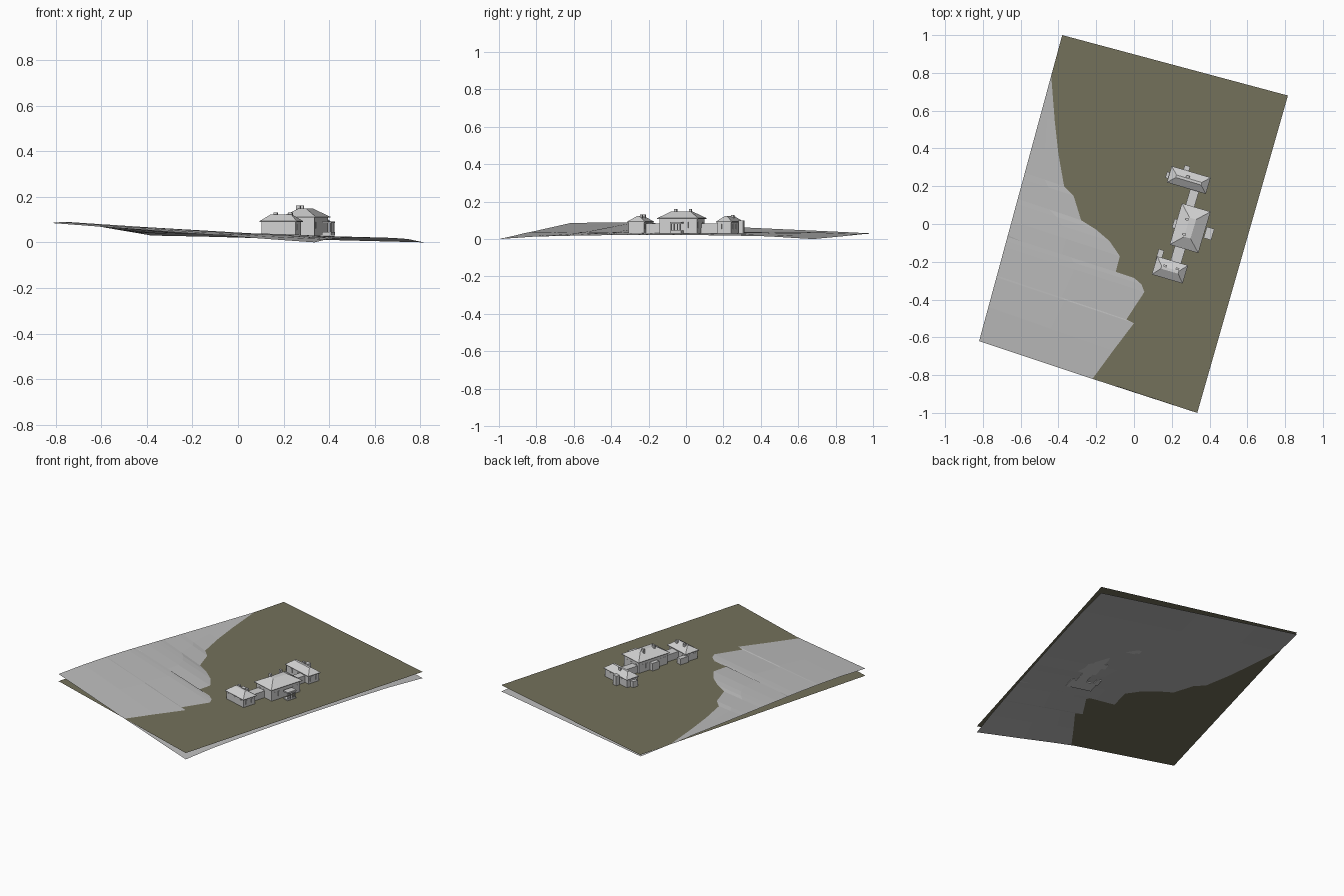
import bpy, bmesh, math
from mathutils import Vector, Matrix

cube = bpy.data.objects.get("Cube")
if cube:
    bpy.data.objects.remove(cube)


def material(name, color):
    m = bpy.data.materials.new(name)
    m.use_nodes = True
    m.diffuse_color = (*color, 1)
    m.node_tree.nodes["Principled BSDF"].inputs["Base Color"].default_value = (*color, 1)
    return m


OLIVE = material("olive ground", (0.175, 0.165, 0.105))
GREY = material("terrain grey", (0.50, 0.50, 0.50))
STONE = material("pale stone", (0.64, 0.64, 0.64))
TURN = math.radians(-16.5)
GROUND = 0.04


def make(name, bm, mat, at=(0, 0), turn=0.0):
    mesh = bpy.data.meshes.new(name)
    bm.to_mesh(mesh)
    bm.free()
    mesh.materials.append(mat)
    ob = bpy.data.objects.new(name, mesh)
    ob.location = (*at, 0)
    ob.rotation_euler.z = turn
    bpy.context.collection.objects.link(ob)
    return ob


def add_box(bm, x, y, z0, z1, w, d):
    mat = Matrix.Translation((x, y, (z0 + z1) / 2)) @ Matrix.Diagonal((w, d, z1 - z0, 1))
    bmesh.ops.create_cube(bm, size=1, matrix=mat)


def box(name, at, w, d, z0, z1):
    bm = bmesh.new()
    add_box(bm, 0, 0, z0, z1, w, d)
    return make(name, bm, STONE, at, TURN)


def hip_roof(name, at, w, d, z0, z1, top_w, top_d):
    # Thin eaves slab under a hipped cap
    bm = bmesh.new()
    add_box(bm, 0, 0, z0 - 0.004, z0, w, d)
    rings = []
    for rw, rd, z in ((w, d, z0), (top_w, top_d, z1)):
        rings.append([bm.verts.new((sx * rw / 2, sy * rd / 2, z))
                      for sx, sy in ((-1, -1), (1, -1), (1, 1), (-1, 1))])
    for i in range(4):
        j = (i + 1) % 4
        bm.faces.new((rings[0][i], rings[0][j], rings[1][j], rings[1][i]))
    bm.faces.new(rings[1])
    return make(name, bm, STONE, at, TURN)


def windows(name, at, w, d, along_x, along_y, z0, z1):
    # Thin plates on all four walls
    bm = bmesh.new()
    for s in (-1, 1):
        for x in along_x:
            add_box(bm, x, s * d / 2, z0, z1, 0.013, 0.003)
        for y in along_y:
            add_box(bm, s * w / 2, y, z0, z1, 0.003, 0.013)
    return make(name, bm, STONE, at, TURN)


# Flat ground sheet
A, B = Vector((-0.38, 1.0)), Vector((0.815, 0.68))
C, D = Vector((0.335, -1.0)), Vector((-0.82, -0.62))
bm = bmesh.new()
bm.faces.new([bm.verts.new((*p, GROUND)) for p in (C, B, A, D)])
make("flat_ground", bm, OLIVE)

# Sloping terrain that rises through the flat sheet along a ragged line
shore = [(-0.22, -0.82), (-0.11, -0.67), (0.0, -0.525), (-0.04, -0.505),
         (0.055, -0.36), (0.04, -0.32), (0.0, -0.285), (-0.11, -0.305),
         (-0.075, -0.17), (-0.13, -0.09), (-0.2, -0.03), (-0.28, 0.02),
         (-0.32, 0.15), (-0.37, 0.2), (-0.40, 0.37), (-0.42, 0.55), (-0.437, 0.77)]
rise = [(0, 0.085), (0.13, 0.09), (0.26, 0.087), (0.6, 0.06), (0.86, 0.041), (1, 0.03)]


def bank_height(v):
    for (v0, h0), (v1, h1) in zip(rise, rise[1:]):
        if v <= v1:
            return h0 + (h1 - h0) * (v - v0) / (v1 - v0)
    return rise[-1][1]


bm = bmesh.new()
rows, last = [], -0.005
for p in shore + [tuple(A.lerp(D, 0.002))]:
    p = Vector(p)
    v = (p - C).dot((B - C).normalized()) / (B - C).length
    v = max(v, last + 0.005) if rows else 0.0
    v = 1.0 if p.y > 0.9 else min(v, 0.99)
    last = v
    low, high = C.lerp(B, v), D.lerp(A, v)
    swell = math.sin(math.pi * v)
    z_shore = 0.03 if v == 1 else GROUND
    z_mid = 0.02 - 0.005 * v + 0.018 * swell
    line = [(low, 0.022 * math.sqrt(max(swell, 0))), (low.lerp(p, 0.5), z_mid),
            (low.lerp(p, 0.8), (z_mid + 2 * z_shore) / 3), (p, z_shore),
            (p.lerp(high, 0.5), (z_shore + bank_height(v)) / 2), (high, bank_height(v))]
    rows.append([bm.verts.new((*q, z)) for q, z in line])
for r0, r1 in zip(rows, rows[1:]):
    for i in range(len(r0) - 1):
        bm.faces.new((r0[i], r1[i], r1[i + 1], r0[i + 1]))
make("sloping_terrain", bm, GREY)

# Main house
main = (0.297, -0.022)
box("main_walls", main, 0.14, 0.21, 0.03, 0.11)
hip_roof("main_roof", main, 0.158, 0.228, 0.112, 0.148, 0.035, 0.105)
windows("main_windows", main, 0.14, 0.21, (-0.04, 0, 0.04), (-0.08, -0.05, 0.05, 0.08), 0.06, 0.09)

# Side wings, set across the main axis
north, south = (0.29, 0.233), (0.19, -0.243)
for name, at, w, d in (("north_wing", north, 0.215, 0.09), ("south_wing", south, 0.17, 0.1)):
    box(name + "_walls", at, w - 0.014, d - 0.014, 0.03, 0.092)
    hip_roof(name + "_roof", at, w, d, 0.093, 0.122, w - 0.075, 0.014)
    windows(name + "_windows", at, w - 0.014, d - 0.014,
            (-0.055, 0, 0.055), (-0.02, 0.02), 0.055, 0.08)

# Links between house and wings
box("north_link", (0.308, 0.135), 0.048, 0.13, 0.03, 0.083)
box("south_link", (0.232, -0.165), 0.058, 0.12, 0.03, 0.083)

# Entrance porch with columns
porch = (0.397, -0.05)
bm = bmesh.new()
add_box(bm, 0, 0, 0.03, 0.045, 0.042, 0.062)
add_box(bm, 0, 0, 0.084, 0.092, 0.042, 0.062)
for y in (-0.025, -0.009, 0.009, 0.025):
    add_box(bm, 0.015, y, 0.045, 0.084, 0.006, 0.006)
make("entrance_porch", bm, STONE, porch, TURN)

# Small rear bay and annexes
box("rear_bay", (0.222, 0.0), 0.03, 0.05, 0.03, 0.088)
box("south_annex", (0.137, -0.165), 0.03, 0.06, 0.03, 0.078)
box("north_annex", (0.182, 0.258), 0.024, 0.035, 0.03, 0.078)
box("north_bay", (0.28, 0.296), 0.03, 0.025, 0.03, 0.1)

# Chimneys
for i, (x, y, top) in enumerate(((0.28, 0.025, 0.162), (0.265, -0.055, 0.162),
                                 (0.165, -0.222, 0.13), (0.23, -0.238, 0.13),
                                 (0.285, 0.25, 0.128))):
    box(f"chimney_{i + 1}", (x, y), 0.018, 0.012, 0.1, top)
